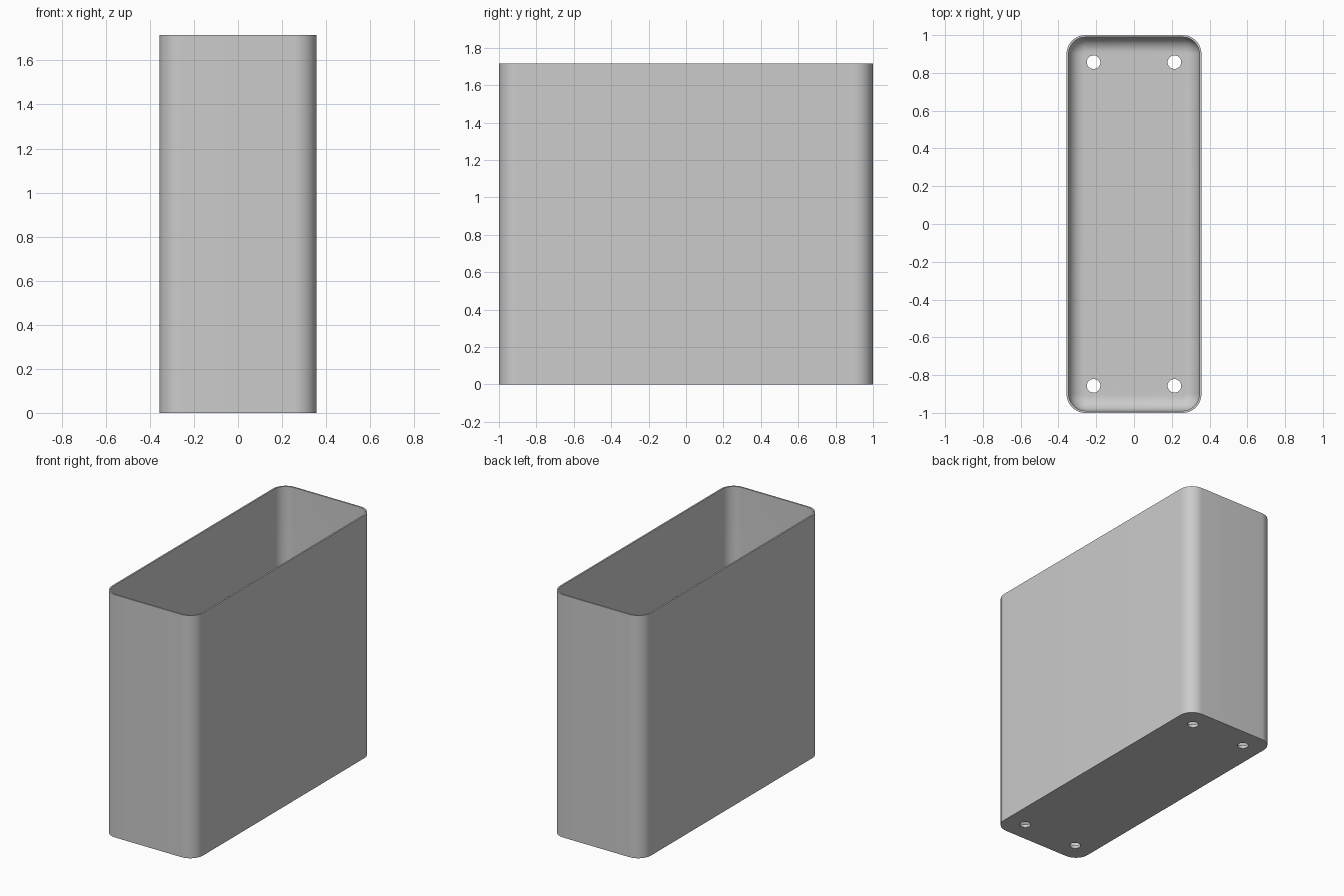
import bpy
import bmesh
from math import sin, cos, pi

HALF_X, HALF_Y, HEIGHT = 0.357, 1.0, 1.715
CORNER, WALL, FLOOR, FILLET = 0.1, 0.011, 0.02, 0.08
CORNER_STEPS, FILLET_STEPS = 14, 10

if "Cube" in bpy.data.objects:
    bpy.data.objects.remove(bpy.data.objects["Cube"])

grey = bpy.data.materials.new("light_grey")
grey.use_nodes = True
grey.diffuse_color = (0.6, 0.6, 0.6, 1)
grey.node_tree.nodes["Principled BSDF"].inputs["Base Color"].default_value = (0.6, 0.6, 0.6, 1)


def rounded_ring(bm, inset, z):
    """Rounded rectangle loop, shrunk by inset, at height z."""
    radius = CORNER - inset
    verts = []
    for quarter, (sx, sy) in enumerate([(1, 1), (-1, 1), (-1, -1), (1, -1)]):
        for i in range(CORNER_STEPS + 1):
            a = (quarter + i / CORNER_STEPS) * pi / 2
            verts.append(bm.verts.new((sx * (HALF_X - CORNER) + radius * cos(a),
                                       sy * (HALF_Y - CORNER) + radius * sin(a), z)))
    return verts


# Section from outer base, over the rim, down the inside to the filleted floor
section = [(0, 0), (0, HEIGHT), (WALL, HEIGHT)]
for i in range(FILLET_STEPS + 1):
    a = i / FILLET_STEPS * pi / 2
    section.append((WALL + FILLET * (1 - cos(a)), FLOOR + FILLET * (1 - sin(a))))

# Open bin shell
bm = bmesh.new()
rings = [rounded_ring(bm, inset, z) for inset, z in section]
for low, high in zip(rings, rings[1:]):
    for i in range(len(low)):
        j = (i + 1) % len(low)
        bm.faces.new((low[i], low[j], high[j], high[i]))
bm.faces.new(rings[0][::-1])
bm.faces.new(rings[-1])
bmesh.ops.recalc_face_normals(bm, faces=bm.faces)
mesh = bpy.data.meshes.new("bin_shell")
bm.to_mesh(mesh)
bm.free()
mesh.materials.append(grey)
shell = bpy.data.objects.new("bin_shell", mesh)
bpy.context.collection.objects.link(shell)

# Four drain holes through the floor
for sx in (-1, 1):
    for sy in (-1, 1):
        bpy.ops.mesh.primitive_cylinder_add(vertices=32, radius=0.036, depth=0.2,
                                            location=(sx * 0.214, sy * 0.857, 0))
        cutter = bpy.context.object
        cutter.name = "hole_cutter"
        cutter.data.materials.append(grey)
        cut = shell.modifiers.new("drain_hole", 'BOOLEAN')
        cut.operation, cut.solver, cut.object = 'DIFFERENCE', 'EXACT', cutter
        bpy.context.view_layer.objects.active = shell
        bpy.ops.object.modifier_apply(modifier=cut.name)
        bpy.data.objects.remove(cutter)

# Smooth rounded corners, crisp rim and base
bpy.ops.object.select_all(action='DESELECT')
shell.select_set(True)
bpy.context.view_layer.objects.active = shell
bpy.ops.object.shade_smooth_by_angle(angle=pi / 6)
